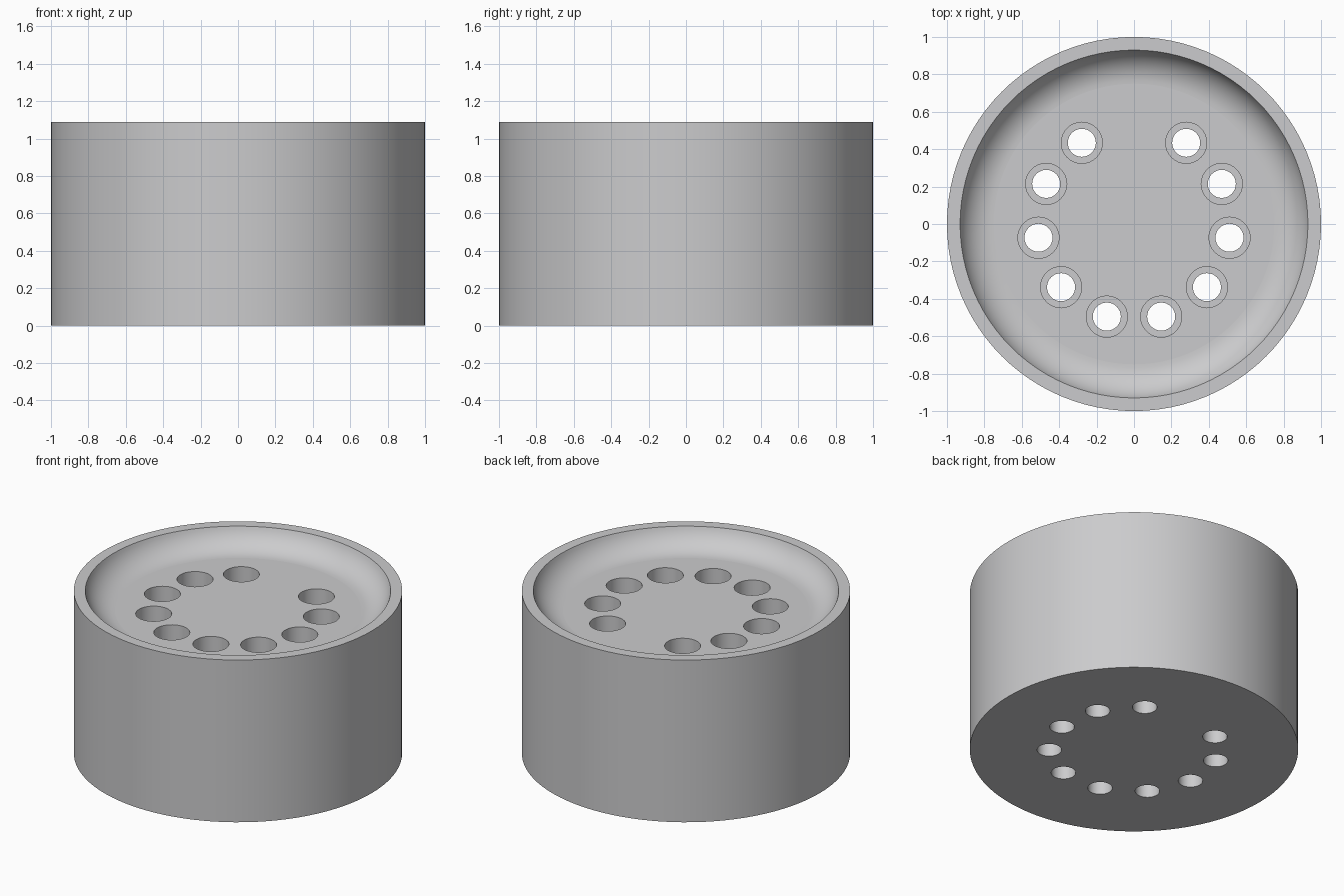
import bpy, bmesh, math
from mathutils import Matrix, Vector

if "Cube" in bpy.data.objects:
    bpy.data.objects.remove(bpy.data.objects["Cube"])

HEIGHT = 1.09
FLOOR = 0.96          # level of the dish floor
FLOOR_R, DISH_R = 0.75, 0.93
HOLE_RING = 0.516


def revolve(bm, profile, segments, centre=(0, 0)):
    """Closed solid of revolution; profile runs bottom to top as (radius, z)."""
    rings = []
    for r, z in profile:
        if r == 0:
            rings.append([bm.verts.new((centre[0], centre[1], z))])
        else:
            rings.append([bm.verts.new((centre[0] + r * math.cos(2 * math.pi * i / segments),
                                        centre[1] + r * math.sin(2 * math.pi * i / segments), z))
                          for i in range(segments)])
    for a, b in zip(rings, rings[1:]):
        for i in range(segments):
            j = (i + 1) % segments
            bm.faces.new((a[i], a[j], b[j], b[i]))
    bm.faces.new(rings[0][::-1])
    bm.faces.new(rings[-1])


def make_object(name, bm):
    bmesh.ops.recalc_face_normals(bm, faces=bm.faces)
    mesh = bpy.data.meshes.new(name)
    bm.to_mesh(mesh)
    bm.free()
    obj = bpy.data.objects.new(name, mesh)
    bpy.context.collection.objects.link(obj)
    return obj


# Round body with a raised rim and a dish whose wall curves into a flat floor
depth, run = HEIGHT - FLOOR, DISH_R - FLOOR_R
arc_r = (run ** 2 + depth ** 2) / (2 * depth)
sweep = math.asin(run / arc_r)
steps = 12
dish = [(FLOOR_R + arc_r * math.sin(sweep * k / steps),
         FLOOR + arc_r * (1 - math.cos(sweep * k / steps))) for k in range(steps, -1, -1)]
bm = bmesh.new()
revolve(bm, [(1, 0), (1, HEIGHT)] + dish, 96)
body = make_object("dished_body", bm)

# Stepped holes: wide bore above, narrow bore below, eleven places with the back one left out
bm = bmesh.new()
for k in range(1, 11):
    a = math.pi / 2 + 2 * math.pi * k / 11
    revolve(bm, [(0.075, -0.1), (0.075, 0.5), (0.11, 0.5), (0.11, 1.2)], 32,
            (HOLE_RING * math.cos(a), HOLE_RING * math.sin(a)))
cutter = make_object("hole_cutter", bm)
cutter.hide_render = True

mod = body.modifiers.new("holes", 'BOOLEAN')
mod.operation = 'DIFFERENCE'
mod.solver = 'EXACT'
mod.object = cutter
bpy.context.view_layer.objects.active = body
body.select_set(True)
bpy.ops.object.modifier_apply(modifier=mod.name)
bpy.data.objects.remove(cutter, do_unlink=True)

# Smooth curved walls, flat horizontal faces
cutter_free = body.data
bpy.ops.object.shade_smooth_by_angle(angle=math.radians(30))
for face in cutter_free.polygons:
    if abs(face.normal.z) > 0.9999:
        face.use_smooth = False

grey = bpy.data.materials.new("light_grey")
grey.diffuse_color = (0.6, 0.6, 0.61, 1)
grey.use_nodes = True
grey.node_tree.nodes["Principled BSDF"].inputs["Base Color"].default_value = grey.diffuse_color
cutter_free.materials.clear()
cutter_free.materials.append(grey)
